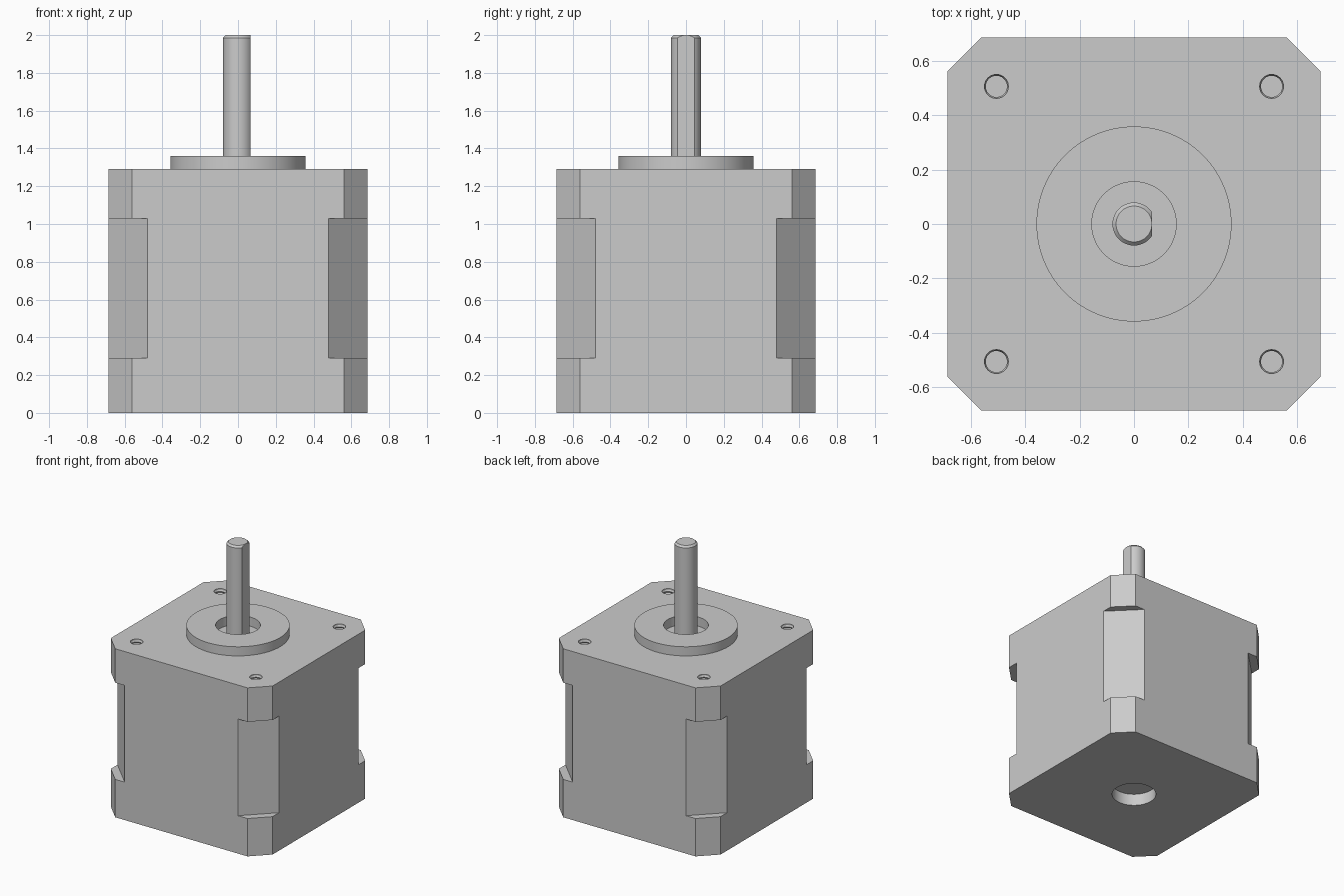
import bpy, bmesh, math
from mathutils import Matrix, Vector

if "Cube" in bpy.data.objects:
    bpy.data.objects.remove(bpy.data.objects["Cube"], do_unlink=True)

HALF, CORNER, WAIST = 0.685, 0.56, 0.48
BODY_TOP, BOSS_TOP, SHAFT_TOP = 1.29, 1.36, 2.0
WAIST_LOW, WAIST_HIGH = 0.29, 1.03
BORE = 0.155

grey = bpy.data.materials.new("plain grey")
grey.use_nodes = True
colour = (0.6, 0.6, 0.6, 1)
grey.diffuse_color = colour
grey.node_tree.nodes["Principled BSDF"].inputs["Base Color"].default_value = colour


def finish(name, bm):
    bmesh.ops.recalc_face_normals(bm, faces=bm.faces)
    mesh = bpy.data.meshes.new(name)
    bm.to_mesh(mesh)
    bm.free()
    mesh.materials.append(grey)
    obj = bpy.data.objects.new(name, mesh)
    bpy.context.collection.objects.link(obj)
    return obj


def lathe(profile, sides, closed=False):
    """Turn (radius, z) points about z; open profiles get end caps."""
    bm = bmesh.new()
    rings = []
    for r, z in profile:
        angles = [math.tau * i / sides for i in range(sides)]
        rings.append([bm.verts.new((r * math.cos(a), r * math.sin(a), z)) for a in angles])
    pairs = list(zip(rings, rings[1:]))
    if closed:
        pairs.append((rings[-1], rings[0]))
    else:
        bm.faces.new(rings[0])
        bm.faces.new(rings[-1])
    for low, high in pairs:
        for i in range(sides):
            j = (i + 1) % sides
            bm.faces.new((low[i], low[j], high[j], high[i]))
    return bm


def activate(obj):
    bpy.ops.object.select_all(action='DESELECT')
    obj.select_set(True)
    bpy.context.view_layer.objects.active = obj


def cut(obj, cutter):
    cutter.hide_render = True
    mod = obj.modifiers.new("cut", 'BOOLEAN')
    mod.operation, mod.solver, mod.object = 'DIFFERENCE', 'EXACT', cutter
    activate(obj)
    bpy.ops.object.modifier_apply(modifier=mod.name)
    bpy.data.objects.remove(cutter, do_unlink=True)


def smooth(obj):
    activate(obj)
    bpy.ops.object.shade_smooth_by_angle(angle=math.radians(25))


# Body: square block with chamfered corners
bm = bmesh.new()
outline = []
for k in range(4):
    turn = Matrix.Rotation(k * math.pi / 2, 4, 'Z')
    for x, y in ((HALF, -CORNER), (HALF, CORNER)):
        outline.append(bm.verts.new(turn @ Vector((x, y, 0))))
base = bm.faces.new(outline)
top = bmesh.ops.extrude_face_region(bm, geom=[base])
bmesh.ops.translate(bm, vec=(0, 0, BODY_TOP),
                    verts=[v for v in top["geom"] if isinstance(v, bmesh.types.BMVert)])
body = finish("motor_body", bm)

# Deeper corner chamfers along the middle section
inner = (HALF + WAIST) / math.sqrt(2)
for k in range(4):
    bm = bmesh.new()
    bmesh.ops.create_cube(bm, size=1)
    bmesh.ops.scale(bm, vec=(0.5, 0.8, WAIST_HIGH - WAIST_LOW), verts=bm.verts)
    bmesh.ops.translate(bm, vec=(inner + 0.25, 0, (WAIST_LOW + WAIST_HIGH) / 2), verts=bm.verts)
    bmesh.ops.rotate(bm, matrix=Matrix.Rotation((k + 0.5) * math.pi / 2, 3, 'Z'), verts=bm.verts)
    cut(body, finish("corner_cutter", bm))

# Rear bearing recess
cut(body, finish("recess_cutter", lathe([(BORE, -0.1), (BORE, 0.09)], 64)))

# Threaded mounting holes
thread = [(0.044 if i % 2 else 0.039, BODY_TOP - 0.14 + 0.01 * i) for i in range(14)]
thread += [(0.044, BODY_TOP + 0.05)]
for x in (-0.505, 0.505):
    for y in (-0.505, 0.505):
        hole = lathe(thread, 24)
        bmesh.ops.translate(hole, vec=(x, y, 0), verts=hole.verts)
        cut(body, finish("hole_cutter", hole))
smooth(body)

# Raised pilot ring around the shaft
ring = [(BORE, BODY_TOP), (0.358, BODY_TOP), (0.358, BOSS_TOP), (BORE, BOSS_TOP)]
smooth(finish("pilot_ring", lathe(ring, 96, closed=True)))

# Shaft with chamfered tip and a flat on one side
bm = lathe([(0.079, BODY_TOP - 0.02), (0.079, SHAFT_TOP - 0.014), (0.066, SHAFT_TOP)], 64)
bmesh.ops.bisect_plane(bm, geom=bm.verts[:] + bm.edges[:] + bm.faces[:],
                       plane_co=(0.0655, 0, 0), plane_no=(1, 0, 0), clear_outer=True)
bmesh.ops.holes_fill(bm, edges=[e for e in bm.edges if e.is_boundary], sides=0)
smooth(finish("shaft", bm))
